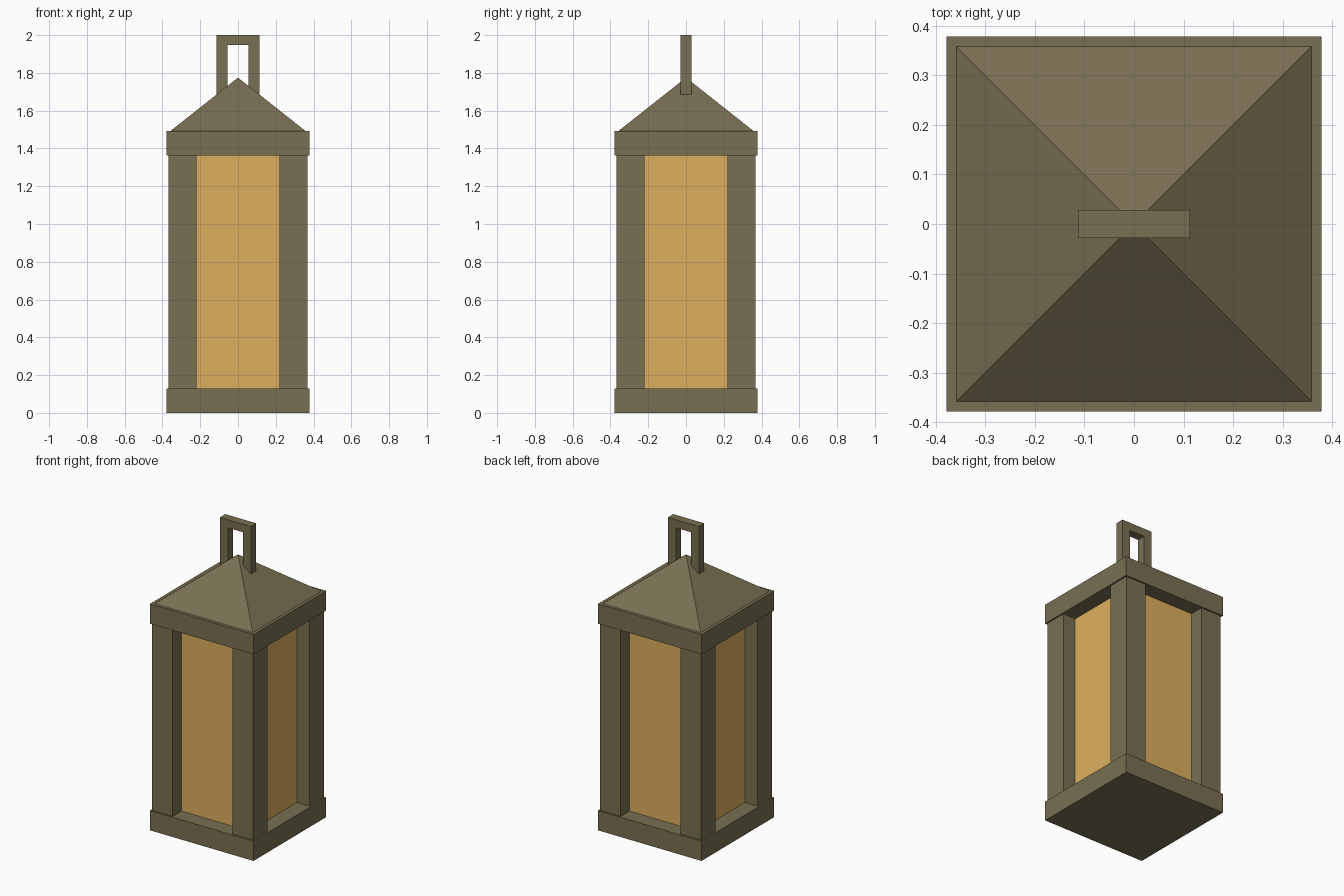
import bpy, bmesh

if "Cube" in bpy.data.objects:
    bpy.data.objects.remove(bpy.data.objects["Cube"])


def material(name, color):
    m = bpy.data.materials.new(name)
    m.diffuse_color = color
    m.use_nodes = True
    m.node_tree.nodes["Principled BSDF"].inputs["Base Color"].default_value = m.diffuse_color
    return m


METAL = material("bronze_metal", (0.19, 0.16, 0.085, 1))
GLASS = material("amber_glass", (0.72, 0.43, 0.11, 1))


def finish(name, bm, mat):
    bmesh.ops.recalc_face_normals(bm, faces=bm.faces)
    mesh = bpy.data.meshes.new(name)
    bm.to_mesh(mesh)
    bm.free()
    mesh.materials.append(mat)
    ob = bpy.data.objects.new(name, mesh)
    bpy.context.collection.objects.link(ob)
    return ob


def box(name, x, y, z, mat=METAL):
    """Box from (min, max) ranges."""
    bm = bmesh.new()
    bmesh.ops.create_cube(bm, size=1)
    for v in bm.verts:
        v.co = [r[0] if c < 0 else r[1] for c, r in zip(v.co, (x, y, z))]
    return finish(name, bm, mat)


def slab(name, half, z, mat=METAL):
    return box(name, (-half, half), (-half, half), z, mat)


# Base and top slabs, glass body
slab("base", 0.378, (0, 0.13))
slab("top_slab", 0.378, (1.362, 1.492))
slab("glass", 0.276, (0.13, 1.362), GLASS)

# Corner posts
inner, outer = 0.219, 0.368
for sx, nx in ((-1, "left"), (1, "right")):
    for sy, ny in ((-1, "front"), (1, "back")):
        box(f"{ny}_{nx}_post", sorted((sx * inner, sx * outer)),
            sorted((sy * inner, sy * outer)), (0.13, 1.362))

# Pyramid roof
bm = bmesh.new()
r = 0.358
base = [bm.verts.new((x, y, 1.492)) for x, y in ((-r, -r), (r, -r), (r, r), (-r, r))]
apex = bm.verts.new((0, 0, 1.775))
bm.faces.new(base[::-1])
for i in range(4):
    bm.faces.new((base[i], base[(i + 1) % 4], apex))
finish("roof", bm, METAL)

# Handle: upside-down U profile extruded in y, legs sunk into the roof
profile = [(-0.113, 1.66), (-0.113, 2.0), (0.113, 2.0), (0.113, 1.66),
           (0.055, 1.66), (0.055, 1.947), (-0.055, 1.947), (-0.055, 1.66)]
bm = bmesh.new()
face = bm.faces.new([bm.verts.new((x, -0.028, z)) for x, z in profile])
ext = bmesh.ops.extrude_face_region(bm, geom=[face], use_keep_orig=True)
moved = [g for g in ext["geom"] if isinstance(g, bmesh.types.BMVert)]
bmesh.ops.translate(bm, verts=moved, vec=(0, 0.056, 0))
finish("handle", bm, METAL)
